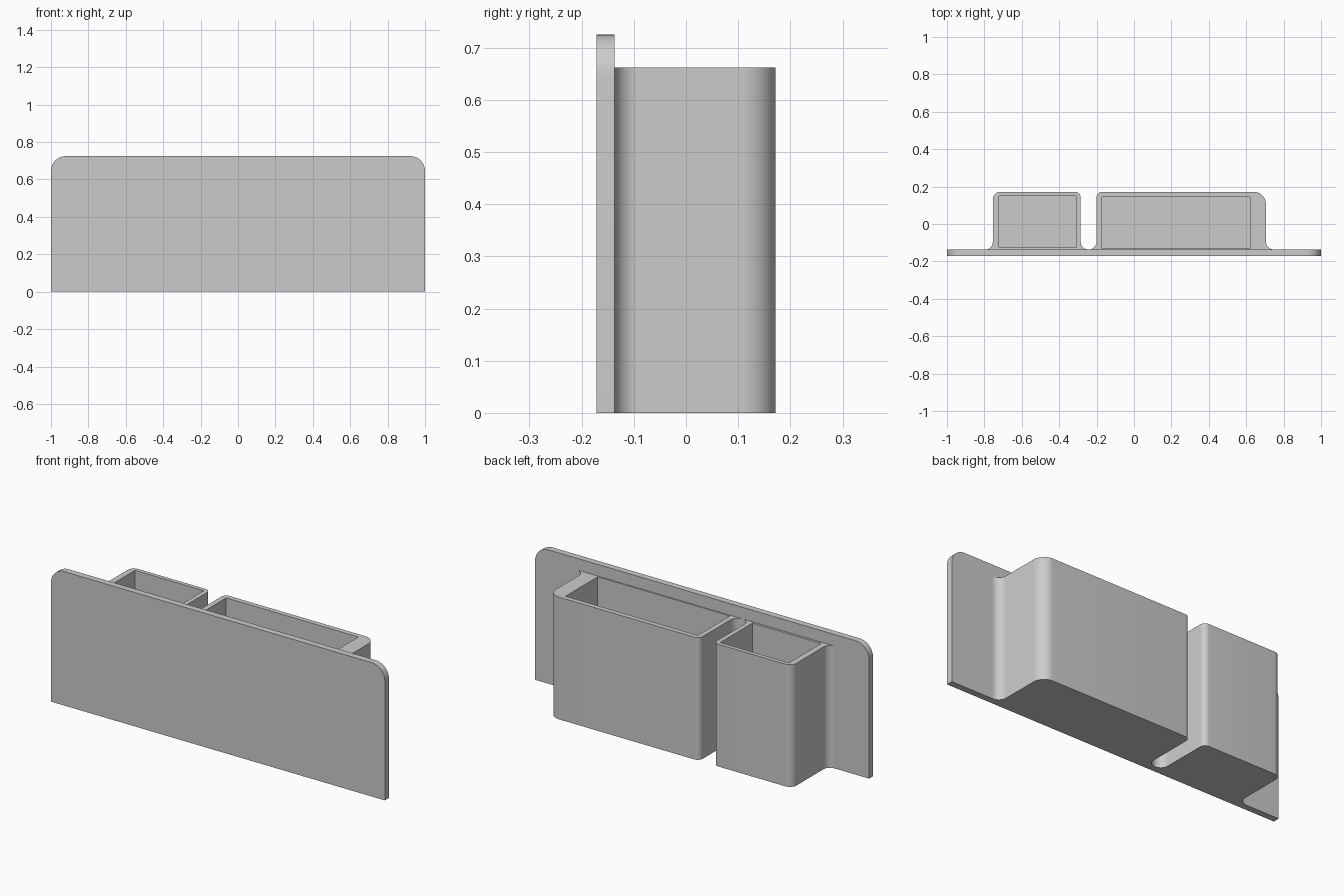
import bpy, bmesh, math
from mathutils import Matrix

if "Cube" in bpy.data.objects:
    bpy.data.objects.remove(bpy.data.objects["Cube"])

FRONT, BACK = -0.172, 0.172      # outer depth limits
PLATE_BACK = -0.137              # rear face of the plate
PLATE_TOP, POCKET_TOP = 0.725, 0.662
FLOOR = 0.03                     # thickness of the pocket floors

grey = bpy.data.materials.new("grey")
grey.diffuse_color = (0.6, 0.6, 0.6, 1)
grey.use_nodes = True
grey.node_tree.nodes["Principled BSDF"].inputs["Base Color"].default_value = grey.diffuse_color


def arc(cx, cy, r, a0, a1, n=12):
    """Points along an arc, angles in degrees."""
    steps = [math.radians(a0 + (a1 - a0) * i / n) for i in range(n + 1)]
    return [(cx + r * math.cos(a), cy + r * math.sin(a)) for a in steps]


def prism(name, outline, depth, matrix):
    """Extrude a 2D outline along its local z axis."""
    bm = bmesh.new()
    face = bm.faces.new([bm.verts.new((x, y, 0)) for x, y in outline])
    top = bmesh.ops.extrude_face_region(bm, geom=[face])["geom"]
    bmesh.ops.translate(bm, vec=(0, 0, depth),
                        verts=[v for v in top if isinstance(v, bmesh.types.BMVert)])
    bmesh.ops.transform(bm, matrix=matrix, verts=bm.verts)
    bmesh.ops.recalc_face_normals(bm, faces=bm.faces)
    mesh = bpy.data.meshes.new(name)
    bm.to_mesh(mesh)
    bm.free()
    mesh.materials.append(grey)
    obj = bpy.data.objects.new(name, mesh)
    bpy.context.collection.objects.link(obj)
    return obj


def smooth(obj):
    bpy.ops.object.select_all(action="DESELECT")
    obj.select_set(True)
    bpy.context.view_layer.objects.active = obj
    bpy.ops.object.shade_smooth_by_angle(angle=math.radians(30))


def pocket(name, x0, x1, fillets, corners, cavity):
    """Open-topped box that flares into the plate with concave fillets."""
    f0, f1 = fillets
    c0, c1 = corners
    outline = (arc(x0 - f0, PLATE_BACK + f0, f0, -90, 0)
               + arc(x0 + c0, BACK - c0, c0, 180, 90)
               + arc(x1 - c1, BACK - c1, c1, 90, 0)
               + arc(x1 + f1, PLATE_BACK + f1, f1, 180, 270))
    box = prism(name, outline, POCKET_TOP, Matrix())
    # Hollow out the rectangular cavity
    cx0, cx1, cy0, cy1 = cavity
    cutter = prism(name + "_cutter", [(cx0, cy0), (cx1, cy0), (cx1, cy1), (cx0, cy1)],
                   1, Matrix.Translation((0, 0, FLOOR)))
    cutter.hide_render = True
    mod = box.modifiers.new("cavity", "BOOLEAN")
    mod.operation, mod.solver, mod.object = "DIFFERENCE", "EXACT", cutter
    bpy.context.view_layer.objects.active = box
    bpy.ops.object.modifier_apply(modifier=mod.name)
    bpy.data.objects.remove(cutter)
    smooth(box)


# Front plate with rounded upper corners
R = 0.08
plate_outline = ([(-1, 0), (1, 0)] + arc(1 - R, PLATE_TOP - R, R, 0, 90)
                 + arc(-1 + R, PLATE_TOP - R, R, 90, 180))
upright = Matrix.Translation((0, PLATE_BACK, 0)) @ Matrix.Rotation(math.pi / 2, 4, "X")
smooth(prism("front_plate", plate_outline, PLATE_BACK - FRONT, upright))

# Small and large pockets behind the plate
pocket("small_pocket", -0.755, -0.285, (0.04, 0.0425), (0.04, 0.03),
       (-0.722, -0.31, -0.125, 0.15))
pocket("large_pocket", -0.2, 0.705, (0.0425, 0.045), (0.03, 0.065),
       (-0.172, 0.62, -0.13, 0.145))
